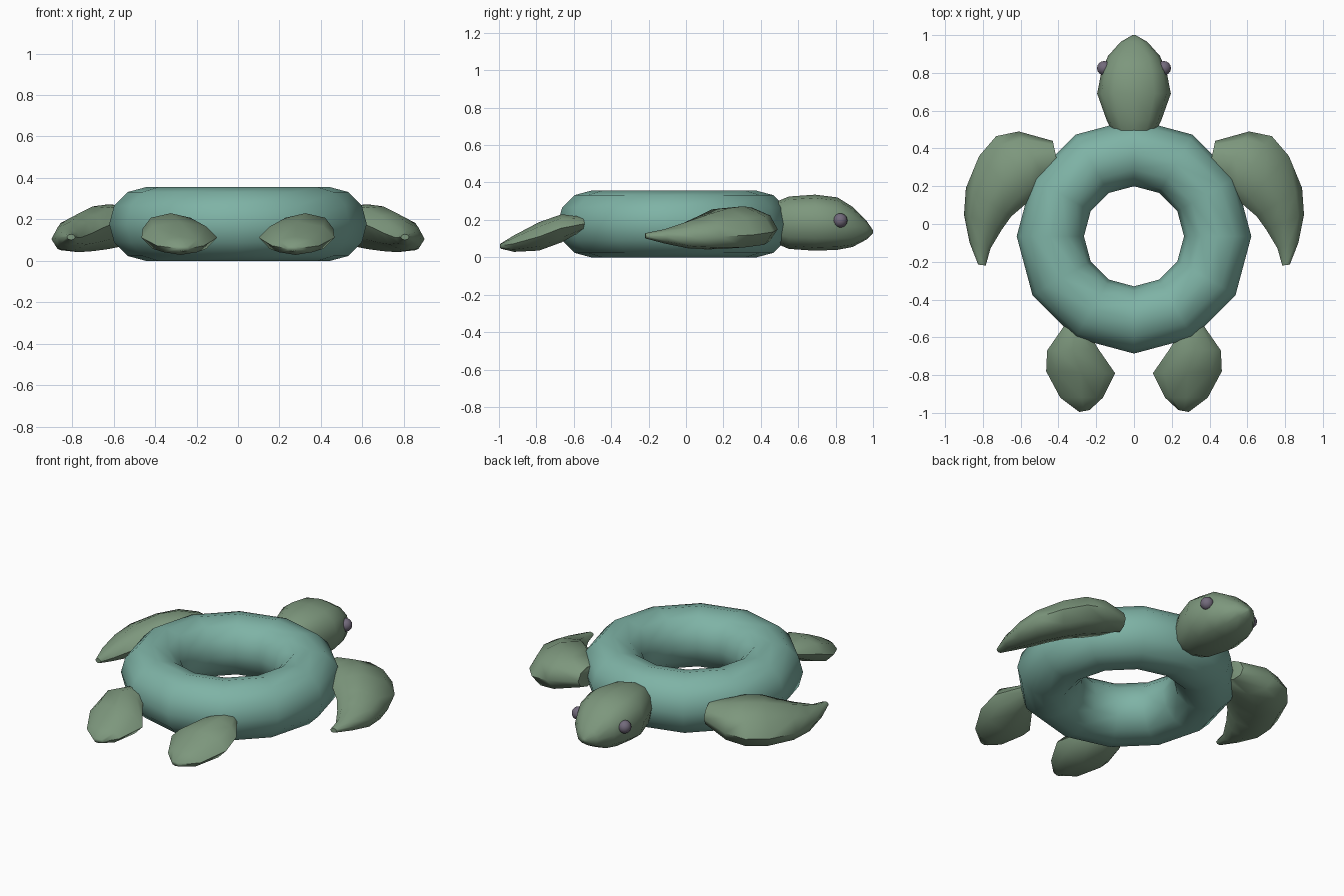
import bpy, bmesh, math
from math import cos, sin, pi
from mathutils import Vector

if "Cube" in bpy.data.objects:
    bpy.data.objects.remove(bpy.data.objects["Cube"])


def material(name, rgb):
    m = bpy.data.materials.new(name)
    m.use_nodes = True
    m.diffuse_color = (*rgb, 1)
    m.node_tree.nodes["Principled BSDF"].inputs["Base Color"].default_value = (*rgb, 1)
    return m


TEAL = material("teal ring", (0.21, 0.45, 0.38))
GREEN = material("sage skin", (0.205, 0.31, 0.205))
GREY = material("grey eye", (0.17, 0.145, 0.2))


def finish(name, bm, mat, angle):
    bmesh.ops.recalc_face_normals(bm, faces=bm.faces)
    mesh = bpy.data.meshes.new(name)
    bm.to_mesh(mesh)
    bm.free()
    mesh.materials.append(mat)
    ob = bpy.data.objects.new(name, mesh)
    bpy.context.collection.objects.link(ob)
    bpy.ops.object.select_all(action="DESELECT")
    ob.select_set(True)
    bpy.context.view_layer.objects.active = ob
    bpy.ops.object.shade_smooth_by_angle(angle=math.radians(angle))
    return ob


def bridge(bm, rings, closed=False):
    """Join rings of vertices with quads; cap the ends unless closed."""
    n = len(rings[0])
    pairs = list(zip(rings, rings[1:]))
    if closed:
        pairs.append((rings[-1], rings[0]))
    else:
        bm.faces.new(rings[0])
        bm.faces.new(rings[-1])
    for a, b in pairs:
        for i in range(n):
            j = (i + 1) % n
            bm.faces.new((a[i], a[j], b[j], b[i]))


def section(bm, centre, across, up, sides, power):
    """Rounded cross-section spanned by two half-axis vectors."""
    ring = []
    for i in range(sides):
        t = 2 * pi * i / sides
        c, s = cos(t), sin(t)
        ring.append(bm.verts.new(
            centre + across * math.copysign(abs(c) ** power, c)
            + up * math.copysign(abs(s) ** power, s)))
    return ring


# Inflated ring body
SEG, MAJOR, MINOR = 12, 0.443, 0.178
bm = bmesh.new()
rings = []
for k in range(SEG):
    a = 2 * pi * k / SEG
    out = Vector((cos(a), sin(a), 0))
    centre = out * MAJOR + Vector((0, -0.065, MINOR))
    rings.append(section(bm, centre, out * MINOR, Vector((0, 0, MINOR)), SEG, 1))
bridge(bm, rings, closed=True)
finish("ring_body", bm, TEAL, 50)

# Head: y, half width, top z, bottom z
HEAD = [(0.49, 0.115, 0.30, 0.07), (0.55, 0.145, 0.325, 0.045),
        (0.69, 0.195, 0.335, 0.035), (0.81, 0.172, 0.32, 0.04),
        (0.89, 0.137, 0.27, 0.055), (0.965, 0.07, 0.195, 0.095),
        (1.0, 0.008, 0.145, 0.13)]
bm = bmesh.new()
bridge(bm, [section(bm, Vector((0, y, (top + low) / 2)), Vector((w, 0, 0)),
                    Vector((0, 0, (top - low) / 2)), 12, 0.85)
            for y, w, top, low in HEAD])
finish("head", bm, GREEN, 50)

# Flippers: inner x, y, outer x, y, middle z, half thickness, outward drop
FRONT = [(0.40, 0.30, 0.43, 0.44, 0.18, 0.06, 0.01),
         (0.46, 0.22, 0.61, 0.49, 0.17, 0.095, 0.02),
         (0.52, 0.15, 0.73, 0.465, 0.165, 0.108, 0.03),
         (0.58, 0.10, 0.82, 0.36, 0.155, 0.108, 0.035),
         (0.65, 0.04, 0.89, 0.19, 0.135, 0.093, 0.025),
         (0.70, -0.03, 0.90, 0.05, 0.12, 0.072, 0.015),
         (0.76, -0.13, 0.87, -0.10, 0.112, 0.038, 0),
         (0.785, -0.22, 0.825, -0.215, 0.115, 0.014, 0)]
REAR = [(0.25, -0.56, 0.37, -0.54, 0.18, 0.035, 0),
        (0.19, -0.66, 0.46, -0.67, 0.155, 0.075, 0),
        (0.10, -0.79, 0.465, -0.78, 0.112, 0.076, 0),
        (0.165, -0.92, 0.39, -0.92, 0.073, 0.044, 0),
        (0.235, -0.985, 0.29, -0.995, 0.06, 0.014, 0)]


def flipper(name, rows, side):
    bm = bmesh.new()
    rings = []
    for ix, iy, ox, oy, z, thick, drop in rows:
        inner = Vector((side * ix, iy, z + drop))
        outer = Vector((side * ox, oy, z - drop))
        rings.append(section(bm, (inner + outer) / 2, (outer - inner) / 2,
                             Vector((0, 0, thick)), 8, 1))
    bridge(bm, rings)
    finish(name, bm, GREEN, 60)


# Mirrored flippers and eyes
for label, side in (("left", 1), ("right", -1)):
    flipper(label + "_front_flipper", FRONT, side)
    flipper(label + "_rear_flipper", REAR, side)
    bm = bmesh.new()
    bmesh.ops.create_uvsphere(bm, u_segments=16, v_segments=10, radius=0.038)
    bmesh.ops.translate(bm, verts=bm.verts, vec=(side * 0.158, 0.825, 0.197))
    finish(label + "_eye", bm, GREY, 50)
